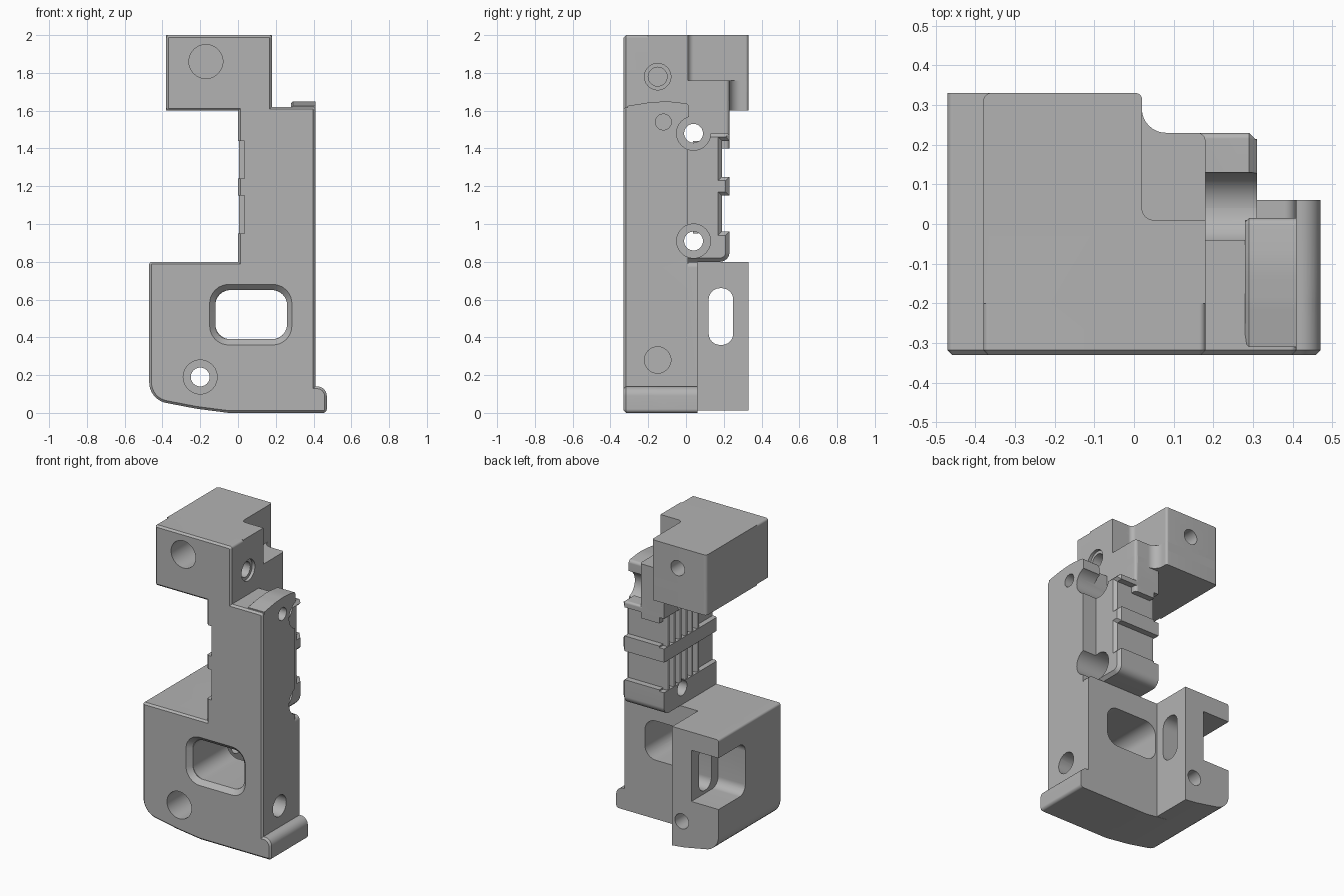
import bpy, bmesh
from math import tan, pi
from mathutils import Vector

cube = bpy.data.objects.get("Cube")
if cube:
    bpy.data.objects.remove(cube, do_unlink=True)

grey = bpy.data.materials.new("plain grey")
grey.use_nodes = True
grey.diffuse_color = (0.45, 0.45, 0.45, 1)
grey.node_tree.nodes["Principled BSDF"].inputs["Base Color"].default_value = (0.45, 0.45, 0.45, 1)


def rounded(points, steps=8):
    """Outline whose corners (u, v, radius) become arcs."""
    out = []
    for i, p in enumerate(points):
        c = Vector(p[:2])
        if len(p) < 3:
            out.append(c)
            continue
        a = (Vector(points[i - 1][:2]) - c).normalized()
        b = (Vector(points[(i + 1) % len(points)][:2]) - c).normalized()
        half = a.angle(b) / 2
        mid = (a + b).normalized()
        centre = c + mid * p[2] / (tan(half) * (1 / (1 + tan(half) ** 2)) ** 0.5)
        start = c + a * p[2] / tan(half) - centre
        end = c + b * p[2] / tan(half) - centre
        for k in range(steps + 1):
            out.append(centre + start.lerp(end, k / steps).normalized() * p[2])
    return out


def prism(name, axis, points, a, b, chamfer=0.0):
    """Outline extruded along an axis from a to b, chamfered at b."""
    place = {"x": lambda u, v, w: (w, u, v),
             "y": lambda u, v, w: (u, w, v),
             "z": lambda u, v, w: (u, v, w)}[axis]
    index = "xyz".index(axis)
    stop = b - chamfer * (1 if b > a else -1)
    outline = rounded(points)
    bm = bmesh.new()
    low = [bm.verts.new(place(p.x, p.y, a)) for p in outline]
    high = [bm.verts.new(place(p.x, p.y, stop)) for p in outline]
    bm.faces.new(low)
    cap = bm.faces.new(high)
    for i in range(len(low)):
        j = (i + 1) % len(low)
        bm.faces.new((low[i], low[j], high[j], high[i]))
    bmesh.ops.recalc_face_normals(bm, faces=bm.faces)
    if chamfer:
        bmesh.ops.inset_region(bm, faces=[cap], thickness=chamfer, use_even_offset=True)
        for v in cap.verts:
            v.co[index] = b
    mesh = bpy.data.meshes.new(name)
    bm.to_mesh(mesh)
    bm.free()
    mesh.materials.append(grey)
    obj = bpy.data.objects.new(name, mesh)
    bpy.context.collection.objects.link(obj)
    return obj


def rect(u0, u1, v0, v1, r=None):
    corners = [(u0, v0), (u1, v0), (u1, v1), (u0, v1)]
    return [c + (r,) for c in corners] if r else corners


def disc(u, v, r):
    return rect(u - r, u + r, v - r, v + r, r * 0.999)


# Front plate with the full front outline
foot = [(-.47, .8, .015), (-.47, .07, .11), (-.22, .022, .5), (-.05, 0),
        (.47, 0, .02), (.47, .14, .05), (.41, .14)]
head = [(.41, 1.62, .015), (.18, 1.62), (.18, 2, .015), (-.38, 2, .015),
        (-.38, 1.6, .015), (0, 1.6), (0, .8)]
body = prism("bracket_body", "y", foot + head, .01, -.33, .012)

# Column outline seen from the side, with two grooves in its back
column = [(-.2, .8), (.23, .8, .05)]
for z0, z1 in ((.96, 1.15), (1.25, 1.44)):
    column += [(.23, z0), (.19, z0), (.19, z1), (.23, z1)]
column += [(.23, 1.48, .015), (-.2, 1.48)]

solids = [
    prism("lower_web", "y", foot + [(.41, .8, .03)], -.2, .06),
    prism("lower_block", "y", foot[:3] + [(-.13, .012), (-.13, .8)], -.2, .33),
    prism("column", "x", column, 0, .31, .02),
    prism("upper_column", "z", [(0, -.2), (.18, -.2), (.18, .23, .02), (0, .23)], 1.4, 1.65),
    prism("head_lower", "z", [(-.38, -.2), (.18, -.2), (.18, .23, .02), (.02, .23, .06),
                              (.02, .33, .015), (-.38, .33, .02)], 1.6, 1.76),
    prism("head_upper", "z", [(-.38, -.2), (.18, -.2), (.18, .01), (.02, .01, .03),
                              (.02, .33, .015), (-.38, .33, .02)], 1.7, 2),
    prism("top_lug", "x", [(-.31, 1.55), (-.31, 1.625), (-.2, 1.643, .4), (-.1, 1.65, .4),
                           (.015, 1.637, .02), (.015, 1.55)], .41, .28, .01),
]

# Front window with a sloped rim, side slot, rear pocket and top relief
cutters = [
    prism("window_cut", "y", rect(-.12, .26, .39, .65, .08), -.5, .5),
    prism("rim_cut", "y", rect(-.15, .285, .36, .68, .1), -.2, -.29),
    prism("slot_cut", "x", rect(.12, .25, .36, .66, .06), -.6, 0),
    prism("pocket_cut", "x", [(.05, .34, .06), (.5, .34), (.5, .68), (.05, .68, .06)], -.6, -.27),
    prism("relief_cut", "x", rect(-.04, .13, 1.48, 1.75), .18, .28),
]
bpy.data.objects.remove(cutters.pop(1), do_unlink=True)
cutters.append(prism("rim_cut", "y", rect(-.15, .285, .36, .68, .1), -.4, -.3, .03))

# Counterbored bolt holes from the front and from the side
for x, z in ((-.17, 1.86), (-.2, .19)):
    cutters.append(prism("bolt_hole", "y", disc(x, z, .05), -.5, .5))
    cutters.append(prism("bolt_head_hole", "y", disc(x, z, .09), -.5, -.05))
for z in (1.48, .91):
    cutters.append(prism("pin_hole", "x", disc(.04, z, .05), -.5, .6))
    cutters.append(prism("pin_head_hole", "x", disc(.04, z, .09), .6, .18))

# Blind side holes: y, z, radius, floor
for y, z, r, floor in ((-.15, 1.78, .07, .16), (-.15, 1.78, .05, 0),
                       (-.12, 1.54, .042, .2), (-.15, .28, .07, .15)):
    cutters.append(prism("side_hole", "x", disc(y, z, r), .6, floor))

# Recesses in the grip side
grooves = ((.95, 1.15), (1.24, 1.44))
for z0, z1 in grooves:
    cutters.append(prism("grip_recess", "x", rect(-.5, .5, z0, z1), -.2, .035))


def combine(parts, operation):
    for part in parts:
        mod = body.modifiers.new(part.name, "BOOLEAN")
        mod.operation = operation
        mod.solver = "EXACT"
        mod.object = part
        bpy.context.view_layer.objects.active = body
        bpy.ops.object.modifier_apply(modifier=mod.name)
        bpy.data.objects.remove(part, do_unlink=True)


combine(solids, "UNION")
combine(cutters, "DIFFERENCE")

# Vertical grip ribs inside the recesses
for z0, z1 in grooves:
    for k in range(6):
        y = -.15 + k * .062
        prism("grip_rib", "z", [(.05, y), (.005, y, .008), (.005, y + .03, .008), (.05, y + .03)],
              z0, z1)

for obj in bpy.context.collection.objects:
    if obj.type == "MESH" and (obj == body or obj.name.startswith("grip_rib")):
        bpy.ops.object.select_all(action="DESELECT")
        obj.select_set(True)
        bpy.context.view_layer.objects.active = obj
        bpy.ops.object.shade_smooth_by_angle(angle=pi / 6)
